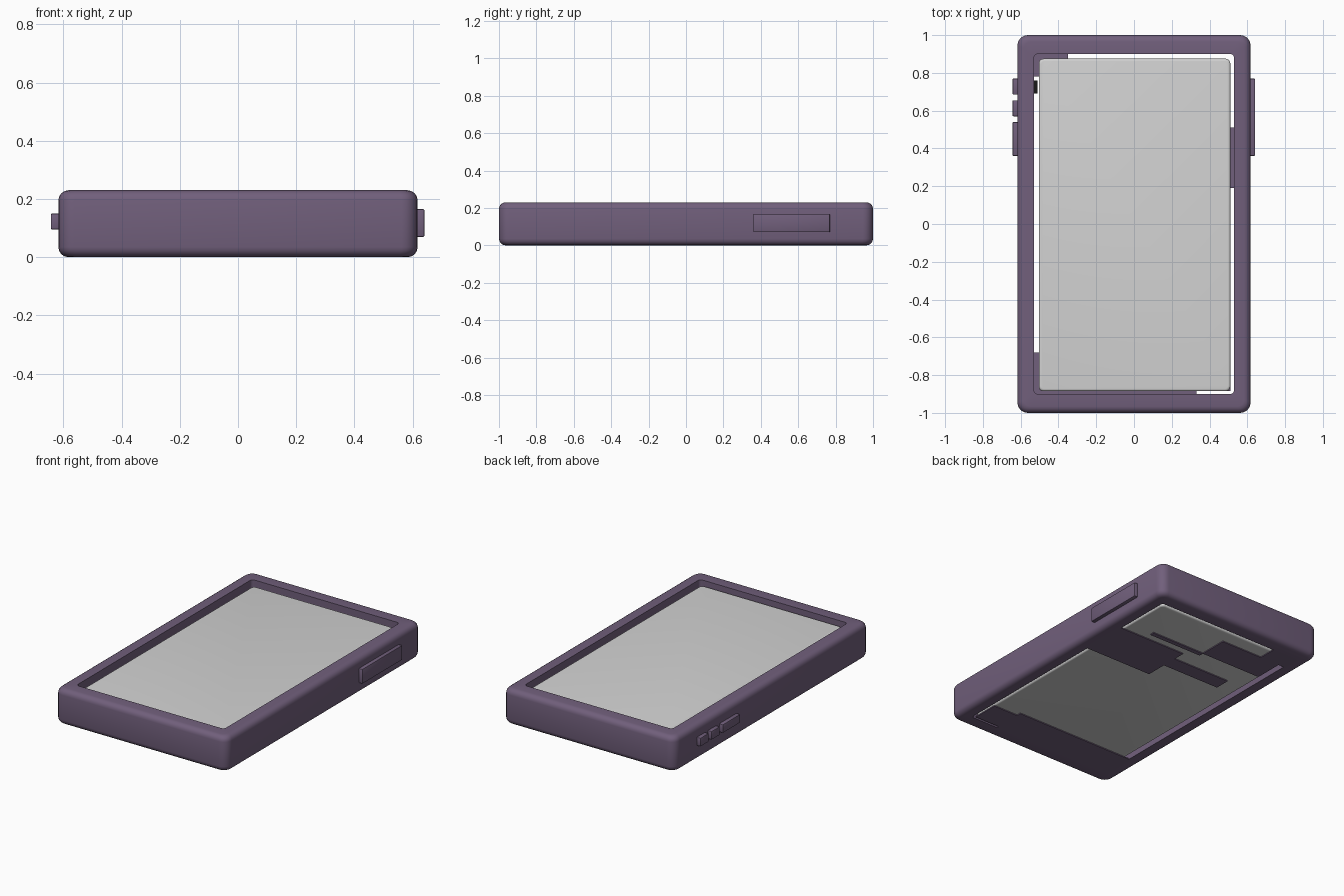
import bpy, bmesh, math
from mathutils import Vector

cube = bpy.data.objects.get("Cube")
if cube:
    bpy.data.objects.remove(cube, do_unlink=True)


def material(name, rgb):
    m = bpy.data.materials.new(name)
    m.use_nodes = True
    m.diffuse_color = (*rgb, 1)
    node = next(n for n in m.node_tree.nodes if n.type == 'BSDF_PRINCIPLED')
    node.inputs["Base Color"].default_value = (*rgb, 1)
    node.inputs["Roughness"].default_value = 0.6
    return m


PURPLE = material("muted purple", (0.165, 0.115, 0.2))
GREY = material("light grey", (0.65, 0.65, 0.65))
BLACK = material("black", (0.01, 0.01, 0.01))


def rounded_rect(bm, hx, hy, r, z, seg=5):
    """Ring of vertices around a rounded rectangle."""
    ring = []
    for k, (sx, sy) in enumerate([(1, 1), (-1, 1), (-1, -1), (1, -1)]):
        for i in range(seg + 1):
            a = math.radians(90 * (k + i / seg))
            ring.append(bm.verts.new((sx * (hx - r) + r * math.cos(a),
                                      sy * (hy - r) + r * math.sin(a), z)))
    return ring


def bridge(bm, a, b):
    n = len(a)
    for i in range(n):
        bm.faces.new((a[i], a[(i + 1) % n], b[(i + 1) % n], b[i]))


def finish(name, bm, mat, offset=(0, 0, 0)):
    bmesh.ops.recalc_face_normals(bm, faces=bm.faces)
    bmesh.ops.translate(bm, verts=bm.verts, vec=Vector(offset))
    mesh = bpy.data.meshes.new(name)
    bm.to_mesh(mesh)
    bm.free()
    ob = bpy.data.objects.new(name, mesh)
    bpy.context.collection.objects.link(ob)
    mesh.materials.append(mat)
    bpy.ops.object.select_all(action='DESELECT')
    ob.select_set(True)
    bpy.context.view_layer.objects.active = ob
    bpy.ops.object.shade_smooth_by_angle(angle=math.radians(35))
    return ob


def edge_profile(z0, z1, r, seg=4):
    """(inset, z) steps up a wall whose lower and upper edges are rounded."""
    angles = [math.radians(90 * i / seg) for i in range(seg + 1)]
    low = [(r - r * math.sin(a), z0 + r - r * math.cos(a)) for a in angles]
    return low + [(d, z0 + z1 - z) for d, z in reversed(low)]


def box(name, x, y, z, mat, bevel=0.0):
    bm = bmesh.new()
    bmesh.ops.create_cube(bm, size=1)
    for v in bm.verts:
        v.co = [lo + (c + 0.5) * (hi - lo) for c, (lo, hi) in zip(v.co, (x, y, z))]
    if bevel:
        bmesh.ops.bevel(bm, geom=bm.edges[:], offset=bevel, segments=2,
                        profile=0.5, affect='EDGES')
    return finish(name, bm, mat)


# Case frame: rounded outer wall with a through opening
bm = bmesh.new()
rings = [rounded_rect(bm, 0.53, 0.9, 0.02, 0)]
for inset, z in edge_profile(0, 0.23, 0.035):
    rings.append(rounded_rect(bm, 0.617 - inset, 1 - inset, 0.055 - inset * 0.6, z))
rings.append(rounded_rect(bm, 0.53, 0.9, 0.02, 0.23))
for a, b in zip(rings, rings[1:] + rings[:1]):
    bridge(bm, a, b)
finish("case_frame", bm, PURPLE)

# Screen block sitting inside the opening
bm = bmesh.new()
rings = [rounded_rect(bm, 0.507 - d, 0.88 - d, 0.025 - d * 0.5, z)
         for d, z in edge_profile(0.006, 0.205, 0.012)]
for a, b in zip(rings, rings[1:]):
    bridge(bm, a, b)
bm.faces.new(rings[0])
bm.faces.new(rings[-1])
finish("screen", bm, GREY, (0.003, -0.005, 0))

# Thin back plates that partly close the underside
plates = {
    "back_plate_corner": ((-0.53, -0.35), (0.78, 0.9)),
    "back_plate_upper": ((-0.49, -0.05), (0.59, 0.78)),
    "back_plate_strip": ((-0.05, 0.34), (0.56, 0.59)),
    "back_plate_middle": ((0.04, 0.53), (0.19, 0.51)),
    "back_plate_arm": ((-0.38, 0.04), (0.33, 0.43)),
    "back_plate_lower": ((-0.53, 0.33), (-0.9, -0.68)),
    "back_plate_patch": ((0.33, 0.51), (-0.885, -0.71)),
}
for name, (x, y) in plates.items():
    box(name, x, y, (0, 0.006), PURPLE)

# Side buttons
box("long_button", (0.6, 0.641), (0.36, 0.77), (0.07, 0.165), PURPLE, 0.005)
for name, y in (("upper_button", (0.685, 0.77)),
                ("middle_button", (0.57, 0.655)),
                ("lower_button", (0.36, 0.54))):
    box(name, (-0.643, -0.6), y, (0.095, 0.15), PURPLE, 0.005)

# Dark contact on the inner wall behind the upper button
box("button_contact", (-0.531, -0.512), (0.69, 0.76), (0.1, 0.15), BLACK)
